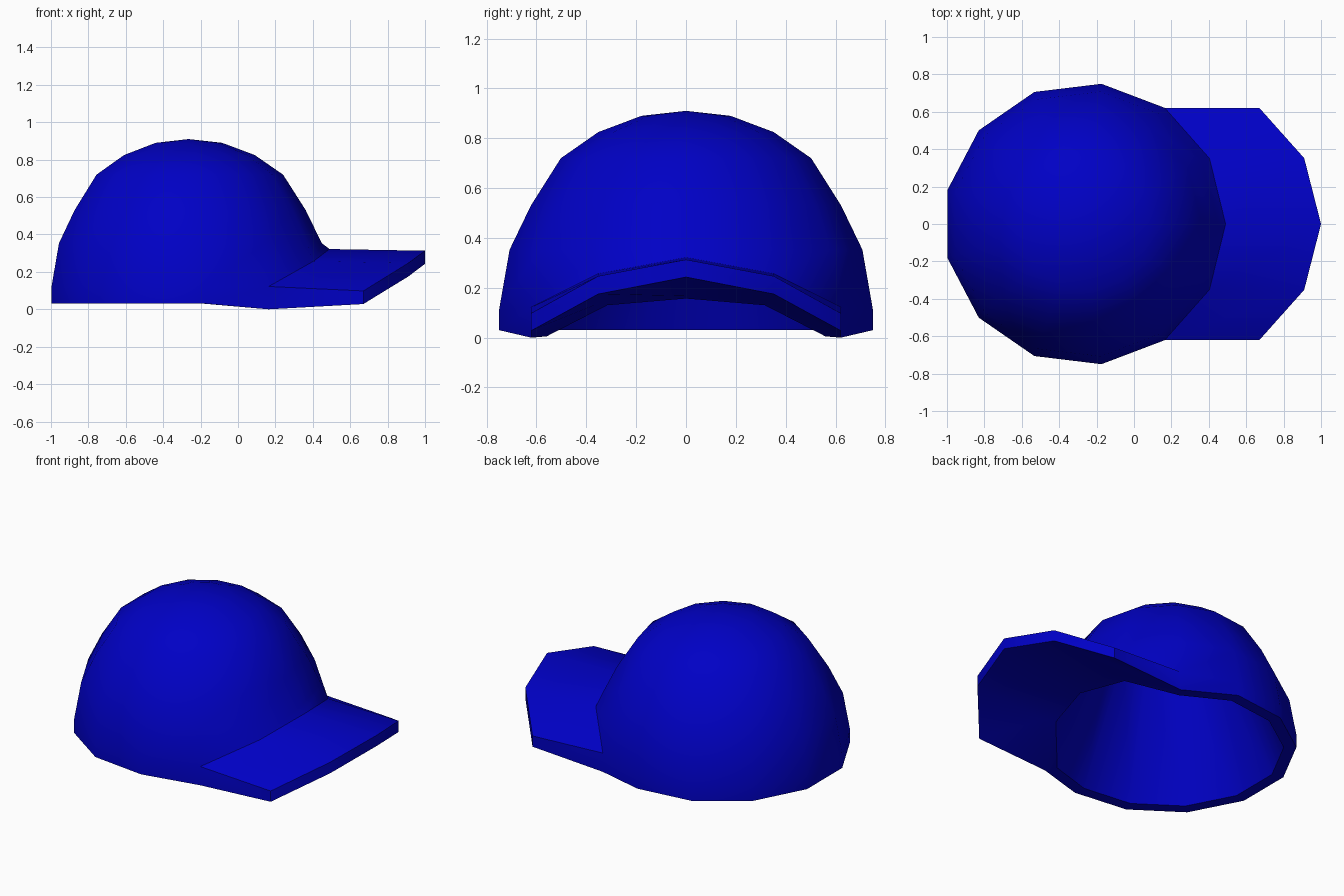
import bpy, bmesh, math

if "Cube" in bpy.data.objects:
    bpy.data.objects.remove(bpy.data.objects["Cube"])

N, CX = 13, -0.265
STEP = 2 * math.pi / N

blue = bpy.data.materials.new("cap blue")
blue.diffuse_color = (0.0, 0.0, 0.56, 1)
blue.use_nodes = True
blue.node_tree.nodes["Principled BSDF"].inputs["Base Color"].default_value = blue.diffuse_color

# heights by step away from the front centre: the rim lifts over the brow
SEAM_Z = {0: 0.322, 1: 0.257, 2: 0.122}
RIM_OUT_Z = {0: 0.167, 1: 0.137, 2: 0.0}
RIM_IN_Z = {0: 0.157, 1: 0.13, 2: 0.005}
# visor edge by step: x, y, top z, bottom z
VISOR = {0: (1.0, 0.0, 0.313, 0.243), 1: (0.91, 0.352, 0.247, 0.175), 2: (0.67, 0.621, 0.098, 0.028)}

bm = bmesh.new()


def ring(r, z):
    """13-sided ring; z is a number or a function of steps from the front."""
    verts = []
    for i in range(N):
        h = z(min(i, N - i)) if callable(z) else z
        verts.append(bm.verts.new((CX + r * math.cos(i * STEP), r * math.sin(i * STEP), h)))
    return verts


def band(a, b, skip=()):
    for i in range(N):
        j = (i + 1) % N
        if i not in skip:
            bm.faces.new((a[i], a[j], b[j], b[i]))


def cap_top(r, z):
    v = bm.verts.new((CX, 0, z))
    for i in range(N):
        bm.faces.new((r[i], r[(i + 1) % N], v))


# crown: outer shell, rim and a plain tapered hollow with a flat ceiling
outer = [ring(0.755, lambda k: SEAM_Z.get(k, 0.115))]
outer += [ring(r, z) for r, z in [(0.713, 0.353), (0.627, 0.53), (0.506, 0.72), (0.354, 0.825), (0.18, 0.89)]]
rim_out = ring(0.755, lambda k: RIM_OUT_Z.get(k, 0.03))
rim_in = ring(0.68, lambda k: RIM_IN_Z.get(k, 0.03))
ceiling = ring(0.36, 0.80)
for a, b in zip(outer, outer[1:]):
    band(a, b)
cap_top(outer[-1], 0.91)
band(rim_in, ceiling)
cap_top(ceiling, 0.80)
band(rim_out, rim_in)
front = (N - 2, N - 1, 0, 1)
band(rim_out, outer[0], skip=front)

# visor: top, edge and underside strips grown from the open front band
top, low = {}, {}
for i in (N - 2, N - 1, 0, 1, 2):
    x, y, zt, zb = VISOR[min(i, N - i)]
    y = y if i < 3 else -y
    top[i], low[i] = bm.verts.new((x, y, zt)), bm.verts.new((x, y, zb))
for i in front:
    j = (i + 1) % N
    bm.faces.new((outer[0][i], outer[0][j], top[j], top[i]))
    bm.faces.new((top[i], top[j], low[j], low[i]))
    bm.faces.new((low[i], low[j], rim_out[j], rim_out[i]))
for i in (2, N - 2):
    bm.faces.new((outer[0][i], top[i], low[i], rim_out[i]))

bmesh.ops.recalc_face_normals(bm, faces=bm.faces)
mesh = bpy.data.meshes.new("cap")
bm.to_mesh(mesh)
bm.free()
mesh.materials.append(blue)
cap = bpy.data.objects.new("cap_with_visor", mesh)
bpy.context.collection.objects.link(cap)
bpy.context.view_layer.objects.active = cap
cap.select_set(True)
bpy.ops.object.shade_smooth_by_angle(angle=math.radians(33))
